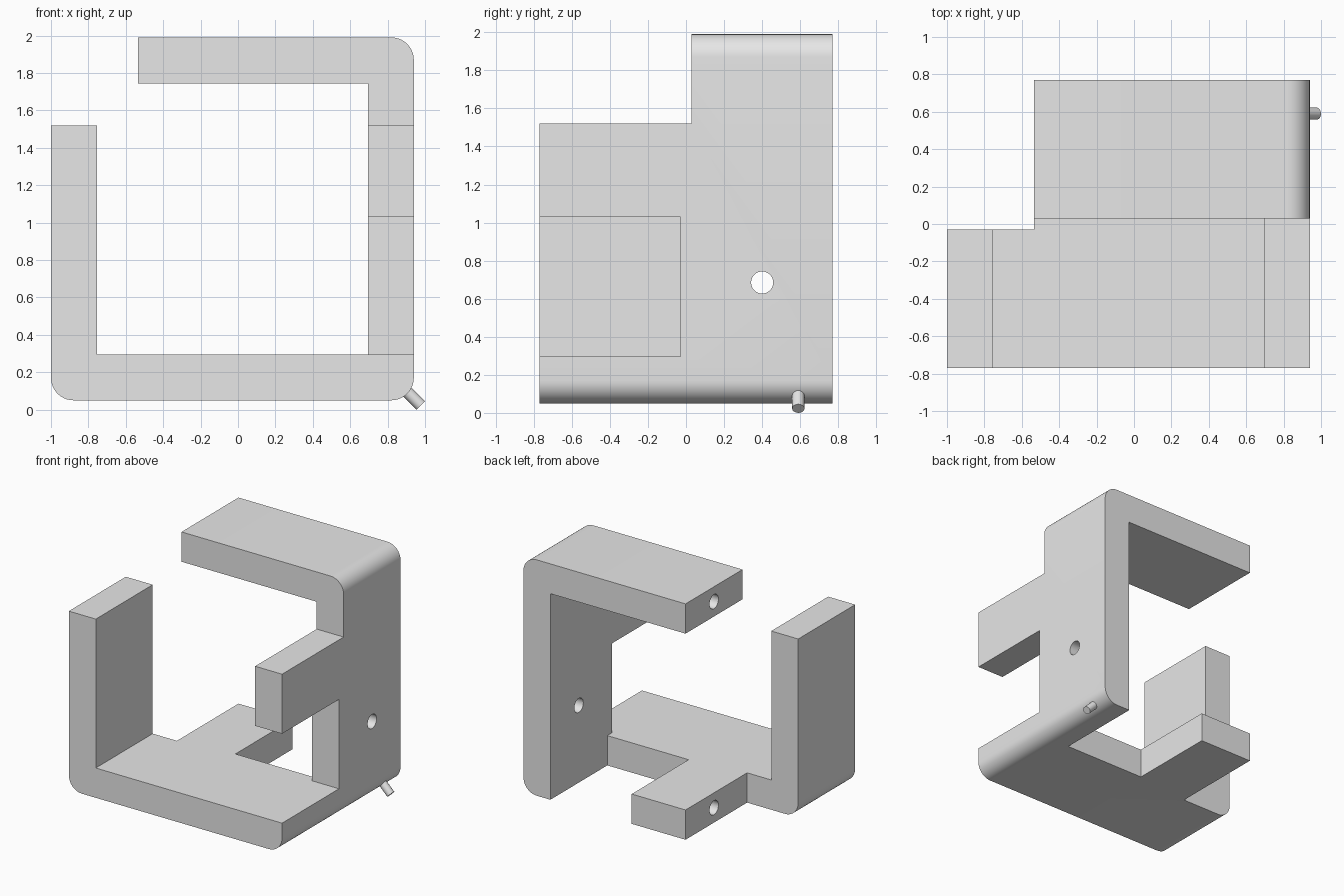
import bpy, bmesh, math
from mathutils import Matrix, Vector

cube = bpy.data.objects.get("Cube")
if cube:
    bpy.data.objects.remove(cube)

grey = bpy.data.materials.new("light grey")
grey.use_nodes = True
grey.diffuse_color = (0.8, 0.8, 0.8, 1)
grey.node_tree.nodes["Principled BSDF"].inputs["Base Color"].default_value = grey.diffuse_color

LEFT, RIGHT, BOTTOM, TOP, DEPTH = -1.0, 0.94, 0.05, 1.99, 0.77
THICK, GAP, ROUND = 0.245, 0.03, 0.12
FLOOR = BOTTOM + THICK                  # upper face of the base
WALL = RIGHT - THICK                    # inner face of the tall wall
TAB_END, TAB_START = -0.535, -0.045     # base tab in x
ARM_END, ARM_START = 1.52, 1.03         # wall arm in z
HOLE = 0.058


def make_object(name, bm):
    bmesh.ops.recalc_face_normals(bm, faces=bm.faces)
    mesh = bpy.data.meshes.new(name)
    bm.to_mesh(mesh)
    bm.free()
    mesh.materials.append(grey)
    obj = bpy.data.objects.new(name, mesh)
    bpy.context.collection.objects.link(obj)
    return obj


def box(name, low, high):
    bm = bmesh.new()
    bmesh.ops.create_cube(bm, size=1)
    for v in bm.verts:
        v.co = [high[i] if v.co[i] > 0 else low[i] for i in range(3)]
    return make_object(name, bm)


def rod(name, start, end, radius, tip=0.0):
    """Cylinder from start to end, with an optional conical tip."""
    start, end = Vector(start), Vector(end)
    axis = end - start
    bm = bmesh.new()
    bmesh.ops.create_cone(bm, cap_ends=True, cap_tris=tip > 0, segments=32,
                          radius1=radius, radius2=radius, depth=axis.length)
    if tip:
        for v in bm.verts:
            if v.co.xy.length < radius / 2 and v.co.z > 0:
                v.co.z += tip
    turn = axis.to_track_quat('Z', 'Y').to_matrix().to_4x4()
    bm.transform(Matrix.Translation((start + end) / 2) @ turn)
    return make_object(name, bm)


def cut(target, cutter):
    cutter.hide_render = True
    mod = target.modifiers.new("cut", 'BOOLEAN')
    mod.operation, mod.solver, mod.object = 'DIFFERENCE', 'EXACT', cutter
    bpy.context.view_layer.objects.active = target
    bpy.ops.object.modifier_apply(modifier=mod.name)
    bpy.data.objects.remove(cutter)


def smooth(obj):
    bpy.ops.object.select_all(action='DESELECT')
    obj.select_set(True)
    bpy.context.view_layer.objects.active = obj
    bpy.ops.object.shade_smooth_by_angle(angle=math.radians(30))


def corner(x, z, start):
    """Quarter-round of the outer profile about the given centre."""
    steps = 10
    angles = [math.radians(start + 90 * i / steps) for i in range(steps + 1)]
    return [(x + ROUND * math.cos(a), z + ROUND * math.sin(a)) for a in angles]


# Bent strip: open loop profile pulled through the full depth
profile = [(LEFT, ARM_END)]
profile += corner(LEFT + ROUND, BOTTOM + ROUND, 180)
profile += corner(RIGHT - ROUND, BOTTOM + ROUND, 270)
profile += corner(RIGHT - ROUND, TOP - ROUND, 0)
profile += [(TAB_END, TOP), (TAB_END, TOP - THICK), (WALL, TOP - THICK), (WALL, FLOOR),
            (LEFT + THICK, FLOOR), (LEFT + THICK, ARM_END)]
bm = bmesh.new()
face = bm.faces.new([bm.verts.new((x, -DEPTH, z)) for x, z in profile])
pulled = bmesh.ops.extrude_face_region(bm, geom=[face])["geom"]
bmesh.ops.translate(bm, vec=(0, 2 * DEPTH, 0),
                    verts=[g for g in pulled if isinstance(g, bmesh.types.BMVert)])
frame = make_object("bracket_frame", bm)

# Cut-outs that leave the base tab and the wall arm
cut(frame, box("back_left_cut", (-2, -GAP, -1), (TAB_END, 2, 1.6)))
cut(frame, box("base_window", (TAB_START, GAP, -1), (WALL, 2, 0.4)))
cut(frame, box("top_front_cut", (-0.6, -2, ARM_END), (2, GAP, 3)))
cut(frame, box("wall_window", (0.6, -2, FLOOR), (2, -GAP, ARM_START)))

# Through holes in the base and the tall wall
mid = 0.4
cut(frame, rod("base_hole", (0.305, -mid, -0.1), (0.305, -mid, 0.4), HOLE))
cut(frame, rod("wall_hole", (0.5, mid, 0.685), (1.2, mid, 0.685), HOLE))

# Blind drilled holes with pointed ends
deep, out, half = 0.25, 0.1, THICK / 2
for x in (LEFT + half, RIGHT - half):
    cut(frame, rod("upright_hole", (x, -mid, ARM_END + out), (x, -mid, ARM_END - deep), HOLE, 0.035))
for z in (BOTTOM + half, TOP - half):
    cut(frame, rod("end_hole", (TAB_END - out, mid, z), (TAB_END + deep, mid, z), HOLE, 0.035))
smooth(frame)

# Small pin on the lower rounded corner
smooth(rod("corner_pin", (0.88, 0.59, 0.12), (0.977, 0.59, 0.023), 0.032))
